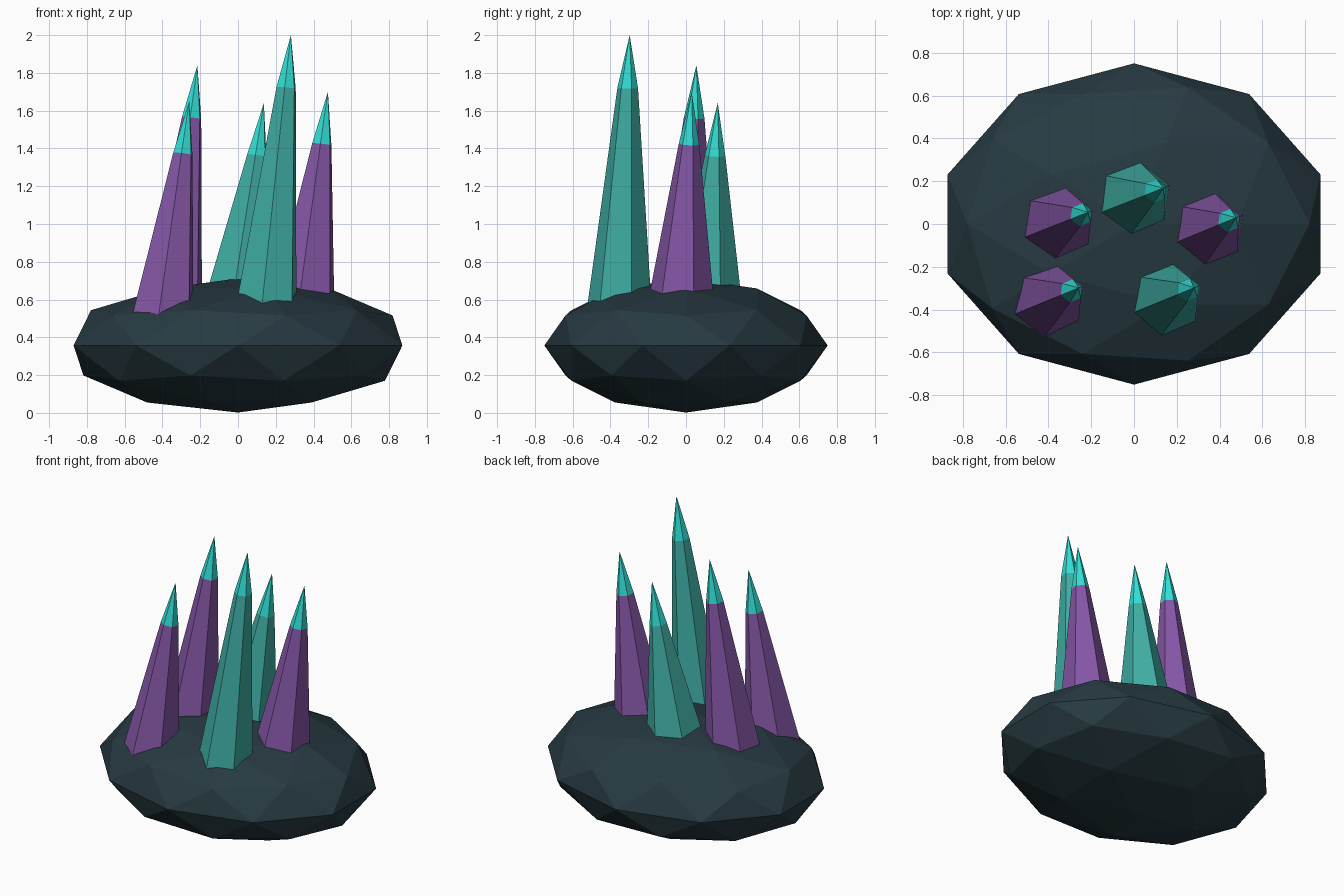
import bpy, bmesh, math
from mathutils import Vector, Matrix

if "Cube" in bpy.data.objects:
    bpy.data.objects.remove(bpy.data.objects["Cube"])


def material(name, rgb):
    m = bpy.data.materials.new(name)
    m.diffuse_color = (*rgb, 1)
    m.use_nodes = True
    m.node_tree.nodes["Principled BSDF"].inputs["Base Color"].default_value = m.diffuse_color
    return m


slate = material("dark slate", (0.020, 0.042, 0.053))
teal = material("teal", (0.050, 0.42, 0.37))
purple = material("purple", (0.235, 0.095, 0.385))
cyan = material("bright cyan", (0.032, 0.74, 0.67))

# Faceted rock base
bpy.ops.mesh.primitive_ico_sphere_add(subdivisions=2, radius=1, location=(0, 0, 0.357))
rock = bpy.context.object
rock.name = "rock_base"
rock.scale = (0.915, 0.75, 0.355)
bpy.ops.object.transform_apply(location=False, rotation=False, scale=True)
rock.data.materials.append(slate)

SIDES, TURN = 6, math.radians(22)
R_BASE, R_NECK, TIP = 0.167, 0.055, 0.28


def crystal(name, foot, apex, mat):
    """Leaning six-sided tapered shaft with a bright pointed tip."""
    foot, apex = Vector(foot), Vector(apex)
    axis = (apex - foot).normalized()
    length = (apex - foot).length
    rot = Vector((0, 0, 1)).rotation_difference(axis).to_matrix()
    bury = 0.14
    slope = (R_BASE - R_NECK) / (length - TIP)
    bm = bmesh.new()

    def ring(d, r):
        out = []
        for i in range(SIDES):
            a = TURN + i * math.tau / SIDES
            p = Vector((r * math.cos(a), r * math.sin(a), d))
            out.append(bm.verts.new(foot + rot @ p))
        return out

    low = ring(-bury, R_BASE + slope * bury)
    neck = ring(length - TIP, R_NECK)
    top = bm.verts.new(apex)
    bm.faces.new(low[::-1])
    for i in range(SIDES):
        j = (i + 1) % SIDES
        bm.faces.new((low[i], low[j], neck[j], neck[i]))
        bm.faces.new((neck[i], neck[j], top)).material_index = 1
    mesh = bpy.data.meshes.new(name)
    bm.to_mesh(mesh)
    bm.free()
    mesh.materials.append(mat)
    mesh.materials.append(cyan)
    bpy.context.collection.objects.link(bpy.data.objects.new(name, mesh))


# Crystal cluster: foot centre at the rock surface, apex, shaft colour
crystal("crystal_front_tall", (0.155, -0.350, 0.61), (0.280, -0.298, 2.00), teal)
crystal("crystal_front_left", (-0.390, -0.353, 0.56), (-0.258, -0.298, 1.65), purple)
crystal("crystal_back_left", (-0.345, 0.005, 0.65), (-0.215, 0.055, 1.84), purple)
crystal("crystal_back", (0.010, 0.120, 0.69), (0.137, 0.168, 1.64), teal)
crystal("crystal_right", (0.355, -0.022, 0.65), (0.476, 0.030, 1.70), purple)
